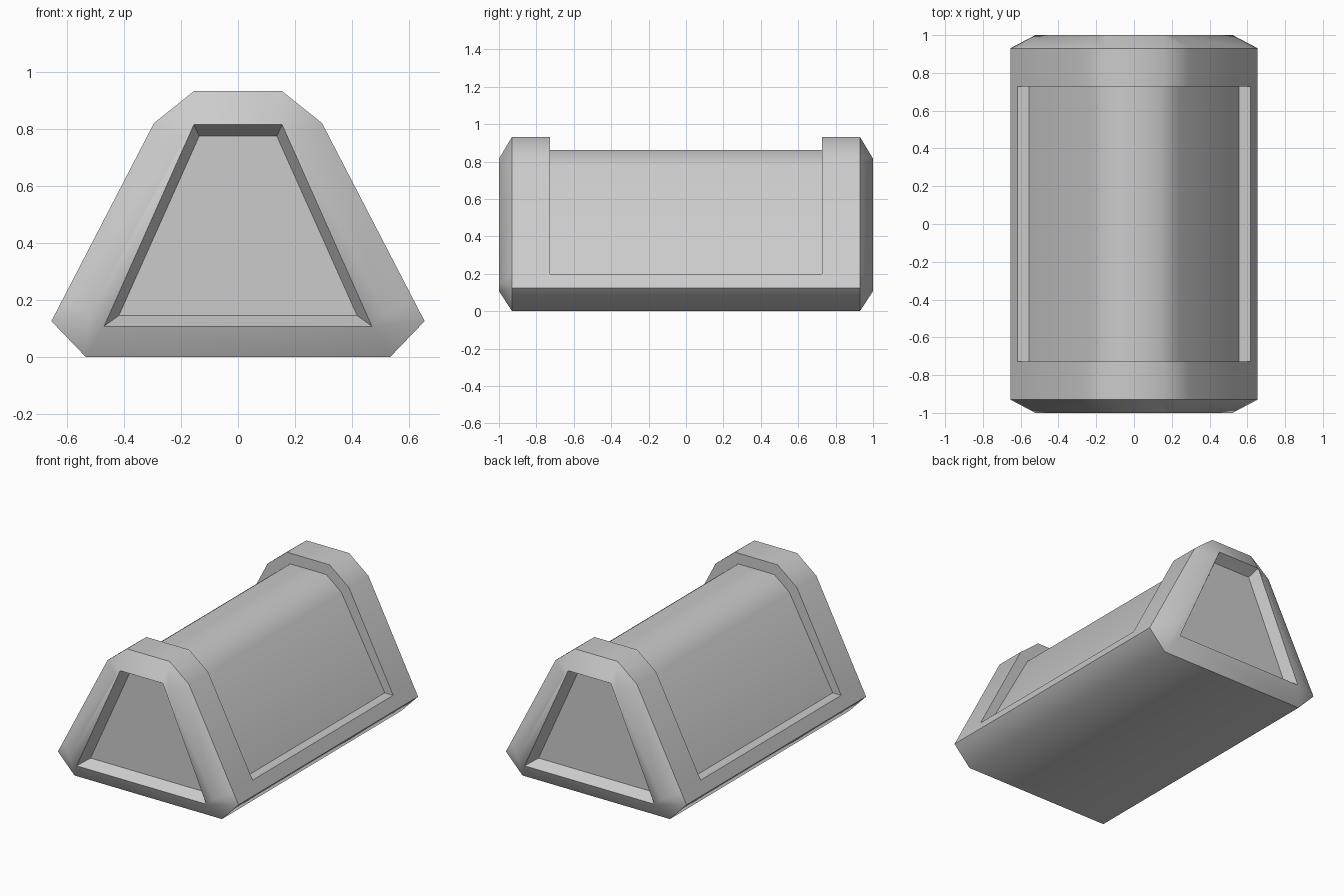
import bpy, bmesh, math

if "Cube" in bpy.data.objects:
    bpy.data.objects.remove(bpy.data.objects["Cube"])

# Half cross-sections (x, z): bottom, low corner, panel sill outer, sill inner, shoulder, top
OUTER = [(.535, 0), (.655, .125), (.616, .2), (.616, .2), (.295, .82), (.155, .932)]
WAIST = [(.535, 0), (.655, .125), (.616, .2), (.555, .2), (.24, .775), (.13, .862)]
END = [(.47, .107)] + [(.522, .15)] * 3 + [(.19, .77), (.155, .815)]
RIM = [(.47, .107)] * 4 + [(.155, .815)] * 2
FLOOR = [(.418, .145)] * 4 + [(.136, .775)] * 2

# Sections from the middle to the end; the front half mirrors the back half
half = [(.728, WAIST), (.728, OUTER), (.93, OUTER), (1, END), (1, RIM), (.93, FLOOR)]
sections = [(-y, p) for y, p in reversed(half)] + half

bm = bmesh.new()


def ring(y, prof):
    pts = prof + [(-x, z) for x, z in reversed(prof)]
    return [bm.verts.new((x, y, z)) for x, z in pts]


# Loft the body, close both recessed end panels, weld repeated points
rings = [ring(y, p) for y, p in sections]
for a, b in zip(rings, rings[1:]):
    n = len(a)
    for i in range(n):
        j = (i + 1) % n
        bm.faces.new((a[i], a[j], b[j], b[i]))
bm.faces.new(rings[0])
bm.faces.new(rings[-1])
bmesh.ops.remove_doubles(bm, verts=bm.verts[:], dist=1e-4)
bmesh.ops.recalc_face_normals(bm, faces=bm.faces[:])

mesh = bpy.data.meshes.new("bar_body")
bm.to_mesh(mesh)
bm.free()
body = bpy.data.objects.new("bar_body", mesh)
bpy.context.collection.objects.link(body)
bpy.context.view_layer.objects.active = body
body.select_set(True)
bpy.ops.object.shade_smooth_by_angle(angle=math.radians(50))
